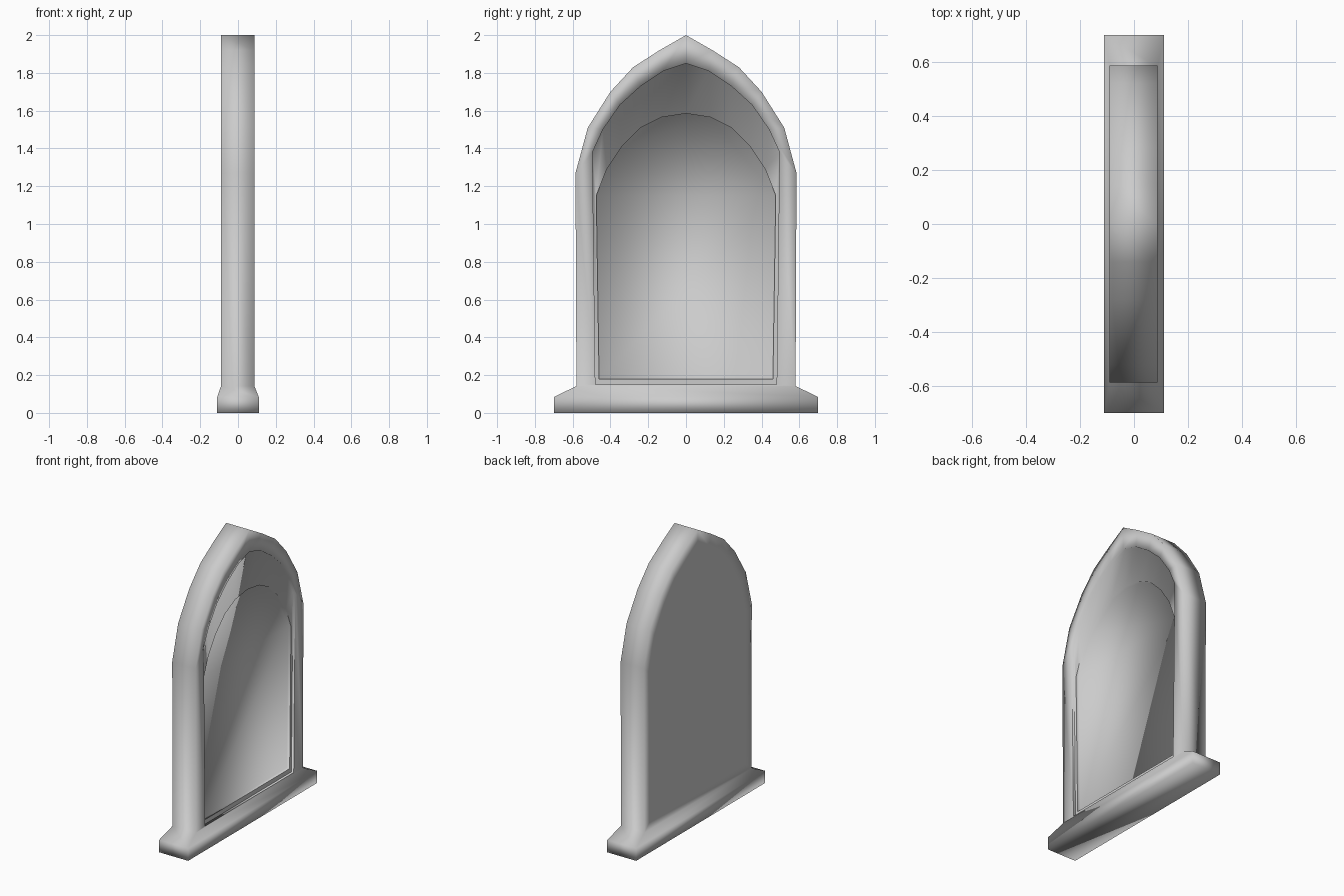
import bpy, bmesh

cube = bpy.data.objects.get("Cube")
if cube:
    bpy.data.objects.remove(cube, do_unlink=True)

stone = bpy.data.materials.new("pale grey stone")
stone.use_nodes = True
grey = (0.6, 0.6, 0.6, 1)
stone.diffuse_color = grey
stone.node_tree.nodes["Principled BSDF"].inputs["Base Color"].default_value = grey


def ring(bm, x, half):
    """Closed loop at depth x, mirrored from the +y half of an outline."""
    full = half + [(-y, z) for y, z in reversed(half[:-1])]
    return [bm.verts.new((x, y, z)) for y, z in full]


def bridge(bm, a, b):
    n = len(a)
    for i in range(n):
        j = (i + 1) % n
        bm.faces.new((a[i], a[j], b[j], b[i]))


def shrink(half, sy, sz, floor):
    return [(y * sy, floor if i == 0 else floor + (z - floor) * sz)
            for i, (y, z) in enumerate(half)]


# Outlines from the lowest +y corner to the apex
sill = [(.698, 0), (.698, .085)]
outer = [(.58, .142), (.585, 1.27), (.52, 1.51), (.40, 1.70), (.28, 1.83), (.14, 1.92), (0, 2)]
rim = [(.48, .15), (.495, 1.38), (.44, 1.50), (.35, 1.63), (.24, 1.73), (.12, 1.81), (0, 1.85)]
inner = [(.46, .18), (.475, 1.15), (.42, 1.29), (.34, 1.41), (.24, 1.51), (.13, 1.565), (0, 1.585)]

bm = bmesh.new()

# Outer body: arched wall flaring into a wider sill
front = ring(bm, .087, sill + outer)
back = ring(bm, -.09, sill + outer)
bridge(bm, back, front)
arches = []
for side, x in ((front, .11), (back, -.11)):
    low = side[:2] + side[-2:]
    for v in low:
        v.co.x = x
    bm.faces.new(low)
    bm.faces.new((side[1], side[2], side[-3], side[-2]))
    arches.append(side[2:-2])

# Flat back
back_panel = ring(bm, -.09, shrink(outer, .89, .95, .2))
bridge(bm, arches[1], back_panel)
bm.faces.new(back_panel)

# Niche: shallow rim step, shelf, then a shallow recessed panel
steps = [
    arches[0],
    ring(bm, .087, rim),
    ring(bm, .07, rim),
    ring(bm, .07, inner),
    ring(bm, .048, inner),
]
for a, b in zip(steps, steps[1:]):
    bridge(bm, a, b)
bm.faces.new(steps[-1])

# Smooth shading, with crisp straight edges around the niche opening
bmesh.ops.recalc_face_normals(bm, faces=bm.faces)
for f in bm.faces:
    f.smooth = True
for loop in steps[1:4]:
    for a, b in zip(loop, loop[1:] + loop[:1]):
        if max(a.co.z, b.co.z) < 1.4:
            bm.edges.get((a, b)).smooth = False

mesh = bpy.data.meshes.new("arched_niche")
bm.to_mesh(mesh)
bm.free()
mesh.materials.append(stone)
niche = bpy.data.objects.new("arched_niche", mesh)
bpy.context.collection.objects.link(niche)
